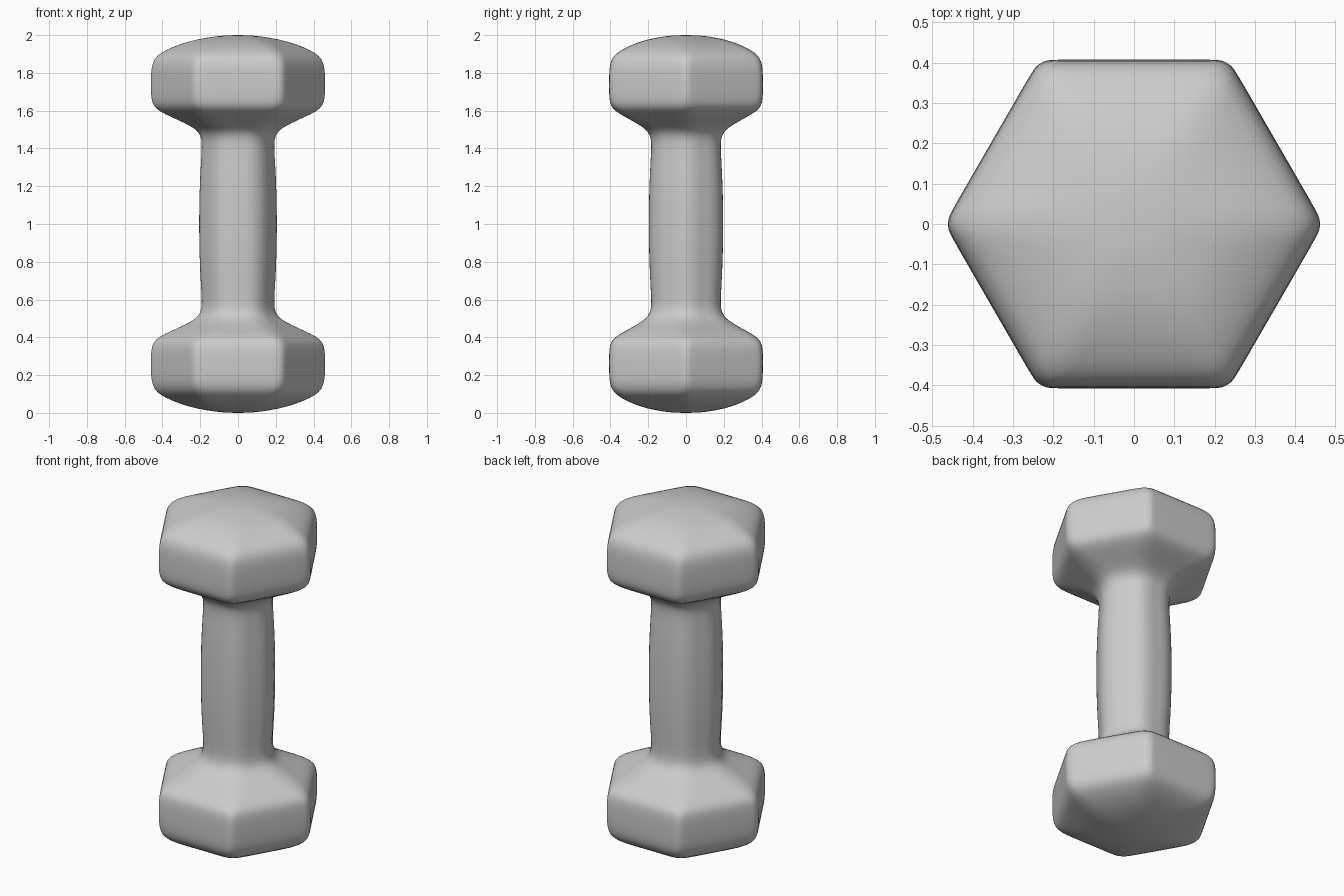
import bpy
import bmesh
from math import sin, cos, pi
from mathutils import Vector

cube = bpy.data.objects.get("Cube")
if cube:
    bpy.data.objects.remove(cube, do_unlink=True)

# Plain grey coating
grey = bpy.data.materials.new("grey_coating")
grey.use_nodes = True
grey.diffuse_color = (0.6, 0.6, 0.6, 1)
grey.node_tree.nodes["Principled BSDF"].inputs["Base Color"].default_value = (0.6, 0.6, 0.6, 1)

ARC, EDGE = 4, 4  # segments on each corner arc and each flat side


def hexagon(corner, rounding):
    """Rounded hexagon pointing along x; rounding 1 gives a circle."""
    tip = (1 - rounding) / cos(pi / 6)
    scale = corner / (tip + rounding)
    pts = []
    for i in range(6):
        mid = i * pi / 3
        centre = Vector((cos(mid), sin(mid))) * tip
        for j in range(ARC + 1):
            a = mid + (j / ARC - 0.5) * pi / 3
            pts.append((centre + Vector((cos(a), sin(a))) * rounding) * scale)
        # points along the flat side towards the next corner
        side = mid + pi / 6
        nxt = Vector((cos(mid + pi / 3), sin(mid + pi / 3))) * tip
        out = Vector((cos(side), sin(side))) * rounding
        pts += [(centre.lerp(nxt, k / EDGE) + out) * scale for k in range(1, EDGE)]
    return pts


# Lower half profile: height, corner radius, corner rounding
half = [
    (0.0, 0.05, 0.9), (0.006, 0.12, 0.7), (0.022, 0.22, 0.5), (0.048, 0.31, 0.35),
    (0.08, 0.385, 0.26), (0.108, 0.43, 0.2), (0.145, 0.454, 0.16), (0.2, 0.461, 0.14),
    (0.27, 0.462, 0.14), (0.335, 0.46, 0.15), (0.375, 0.45, 0.18), (0.405, 0.415, 0.24),
    (0.435, 0.35, 0.36), (0.465, 0.285, 0.5), (0.495, 0.228, 0.6), (0.53, 0.198, 0.68),
    (0.58, 0.191, 0.68), (0.68, 0.198, 0.67), (0.82, 0.205, 0.66),
]
rings = half + [(1.0, 0.208, 0.66)] + [(2 - z, r, q) for z, r, q in reversed(half)]

# One cast body: domed hex heads flowing into the bulged grip
bm = bmesh.new()
loops = [[bm.verts.new((p.x, p.y, z)) for p in hexagon(r, q)] for z, r, q in rings]
for low, high in zip(loops, loops[1:]):
    n = len(low)
    for i in range(n):
        k = (i + 1) % n
        bm.faces.new((low[i], low[k], high[k], high[i]))
bm.faces.new(list(reversed(loops[0])))
bm.faces.new(loops[-1])

mesh = bpy.data.meshes.new("dumbbell_body")
bm.to_mesh(mesh)
bm.free()
mesh.materials.append(grey)
mesh.shade_smooth()
body = bpy.data.objects.new("dumbbell_body", mesh)
bpy.context.collection.objects.link(body)
sub = body.modifiers.new("soften", "SUBSURF")
sub.levels = sub.render_levels = 1
